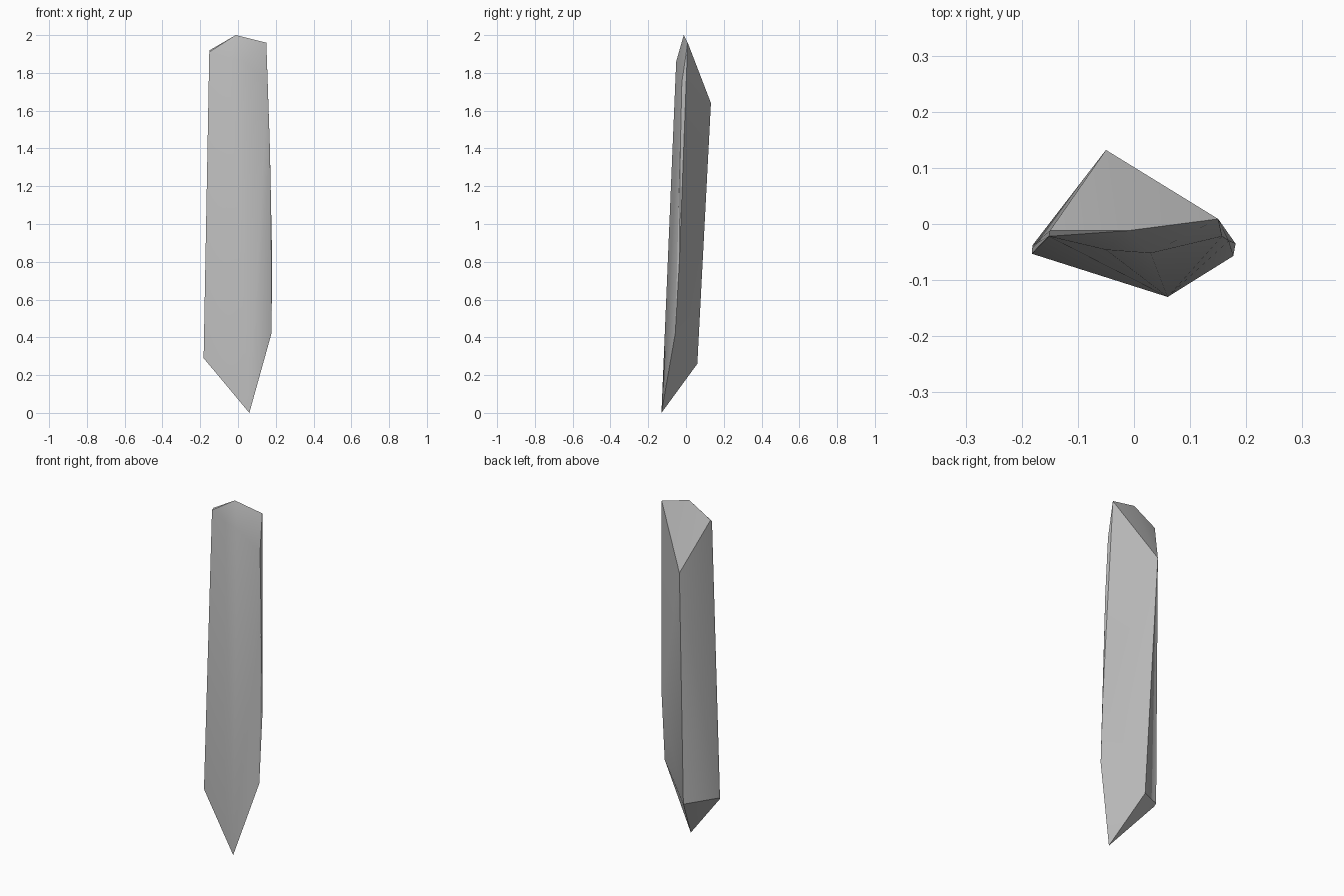
import bpy
import bmesh
import math

cube = bpy.data.objects.get("Cube")
if cube:
    bpy.data.objects.remove(cube, do_unlink=True)

# Grey stone colour
stone = bpy.data.materials.new("grey stone")
stone.use_nodes = True
grey = (0.5, 0.5, 0.5, 1)
stone.diffuse_color = grey
stone.node_tree.nodes["Principled BSDF"].inputs["Base Color"].default_value = grey

# Corners of the shard, grouped by the ridge they lie on
tip = [(0.06, -0.13, 0)]
peak = [(-0.012, -0.012, 2)]
back_ridge = [(-0.05, 0.132, 1.64), (-0.025, 0.06, 0.26)]
left_edge = [(-0.15, -0.012, 1.92), (-0.152, -0.022, 1.91),
             (-0.181, -0.038, 0.3), (-0.182, -0.053, 0.29)]
right_edge = [(0.15, 0.009, 1.96), (0.157, -0.022, 1.75), (0.169, -0.03, 1.4),
              (0.181, -0.035, 0.8), (0.177, -0.057, 0.42)]
front_ridge = [(-0.05, -0.046, 1.875), (0.03, -0.052, 1.86)]

# Shard: the convex solid spanned by those corners
bm = bmesh.new()
for corner in tip + peak + back_ridge + left_edge + right_edge + front_ridge:
    bm.verts.new(corner)
hull = bmesh.ops.convex_hull(bm, input=bm.verts)
loose = [v for v in bm.verts if not v.link_faces]
bmesh.ops.delete(bm, geom=loose, context='VERTS')
bmesh.ops.recalc_face_normals(bm, faces=bm.faces)

mesh = bpy.data.meshes.new("crystal_shard")
bm.to_mesh(mesh)
bm.free()
mesh.materials.append(stone)
shard = bpy.data.objects.new("crystal_shard", mesh)
bpy.context.collection.objects.link(shard)

# Soft front, crisp ridges
bpy.ops.object.select_all(action='DESELECT')
shard.select_set(True)
bpy.context.view_layer.objects.active = shard
bpy.ops.object.shade_smooth_by_angle(angle=math.radians(30))
